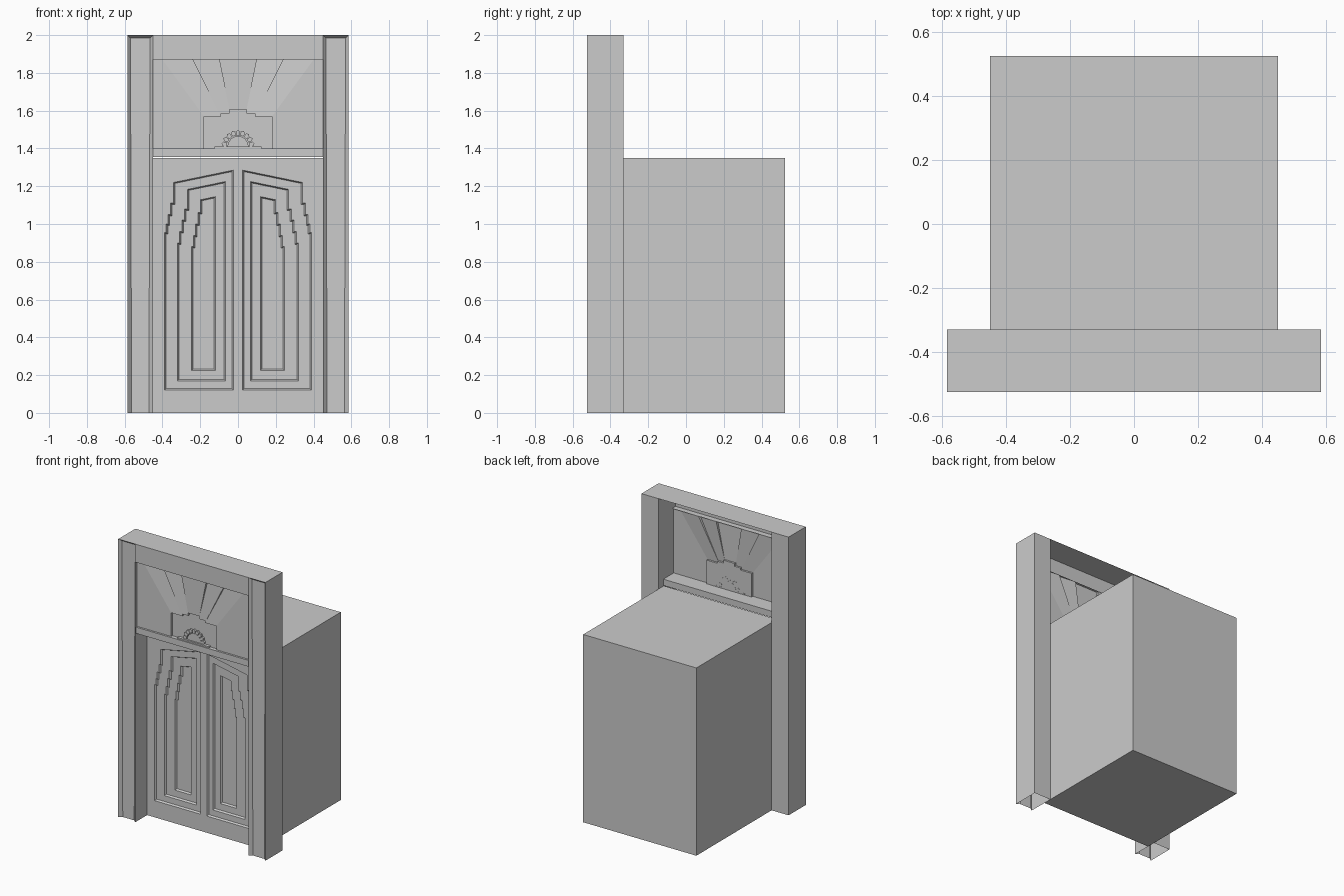
import bpy, bmesh, math
from mathutils import Vector

if "Cube" in bpy.data.objects:
    bpy.data.objects.remove(bpy.data.objects["Cube"])


def finish(name, bm, front_sheet=False):
    bmesh.ops.remove_doubles(bm, verts=bm.verts, dist=1e-5)
    bmesh.ops.recalc_face_normals(bm, faces=bm.faces)
    bm.normal_update()
    if front_sheet:
        if sum(f.normal.y * f.calc_area() for f in bm.faces) > 0:
            bmesh.ops.reverse_faces(bm, faces=bm.faces[:])
            bm.normal_update()
        for f in bm.faces:
            if f.normal.y > 0.3:
                f.normal_flip()
    me = bpy.data.meshes.new(name)
    bm.to_mesh(me)
    bm.free()
    ob = bpy.data.objects.new(name, me)
    bpy.context.collection.objects.link(ob)
    return ob


def face(bm, pts):
    return bm.faces.new([bm.verts.new(p) for p in pts])


def box(bm, lo, hi):
    ret = bmesh.ops.create_cube(bm, size=1)
    for v in ret["verts"]:
        v.co = Vector([lo[i] if v.co[i] < 0 else hi[i] for i in range(3)])
    return ret["verts"]


def at(loop, y):
    return [(x, y, z) for x, z in loop]


def walls(bm, a, b):
    for i in range(len(a)):
        j = (i + 1) % len(a)
        face(bm, [a[i], a[j], b[j], b[i]])


def ring_fill(bm, outer, inner):
    # flat area between an outline and a hole
    edges = []
    for loop in (outer, inner):
        vs = [bm.verts.new(p) for p in loop]
        edges += [bm.edges.new((vs[i - 1], vs[i])) for i in range(len(vs))]
    bmesh.ops.triangle_fill(bm, edges=edges, use_beauty=True)


def stepped(x0, x1, z0, ztop, step, z_steps):
    # arched panel outline with a staircase on its outer side
    xt = x1 - 3.5 * step
    pts = [(x0, z0), (x0, ztop), (xt, ztop - 0.206 * (xt - x0))]
    x = xt
    for z, k in zip(z_steps, (1, 1, 0.75, 0.75)):
        pts.append((x, z))
        x += k * step
        pts.append((x, z))
    pts.append((x1, z0))
    return pts


# cabin box
bm = bmesh.new()
box(bm, (-0.45, -0.33, 0), (0.45, 0.525, 1.35))
finish("cabin", bm)

for s, side in ((-1, "left"), (1, "right")):
    # hollow jamb, open at the bottom, with a sunk front panel
    bm = bmesh.new()
    xs = sorted((s * 0.45, s * 0.585))
    box(bm, (xs[0], -0.525, 0), (xs[1], -0.33, 2))
    bm.normal_update()
    bmesh.ops.delete(bm, geom=[f for f in bm.faces if f.normal.z < -0.9], context='FACES_ONLY')
    bm.normal_update()
    front = [f for f in bm.faces if f.calc_center_median().y < -0.52]
    bmesh.ops.inset_region(bm, faces=front, thickness=0.022)
    bmesh.ops.translate(bm, verts=front[0].verts[:], vec=(0, 0.02, 0))
    finish("jamb_" + side, bm)

    # door leaf with three nested stepped recesses
    bm = bmesh.new()
    y = -0.39
    leaf = [(0, 0), (0, 1.35), (s * 0.45, 1.35), (s * 0.45, 0)]
    walls(bm, at(leaf, y), at(leaf, -0.33))
    outline = at(leaf, y)
    specs = [(0.025, 0.39, 0.12, 1.285, 0.0135, (1.11, 1.05, 1.0, 0.955)),
             (0.065, 0.32, 0.17, 1.225, 0.015, (1.08, 1.02, 0.96, 0.90)),
             (0.118, 0.245, 0.225, 1.145, 0.013, (1.06, 1.0, 0.94, 0.88))]
    for x0, x1, z0, zt, st, zs in specs:
        g = 0.008
        a = [(s * x, z) for x, z in stepped(x0, x1, z0, zt, st, zs)]
        b = [(s * x, z) for x, z in stepped(x0 + g, x1 - g, z0 + g, zt - g, st, [q - g for q in zs])]
        ring_fill(bm, outline, at(a, y))
        walls(bm, at(a, y), at(b, y + 0.012))
        y += 0.012
        outline = at(b, y)
    face(bm, outline)
    finish("door_leaf_" + side, bm, True)

# header: top plate, front plate and short underside, open at the back
bm = bmesh.new()
prof = [(-0.33, 2), (-0.525, 2), (-0.525, 1.87), (-0.485, 1.87)]
for (ya, za), (yb, zb) in zip(prof, prof[1:]):
    face(bm, [(-0.45, ya, za), (0.45, ya, za), (0.45, yb, zb), (-0.45, yb, zb)])
finish("header", bm, True)

# ledge above the doors
bm = bmesh.new()
box(bm, (-0.45, -0.517, 1.355), (0.45, -0.385, 1.40))
finish("door_ledge", bm)

# transom sheet: flat sides, stepped sunk centre and sunburst above it
Y = -0.503
D = 0.018
bm = bmesh.new()
half = [(0.18, 1.40), (0.18, 1.57), (0.09, 1.57), (0.09, 1.585), (0.045, 1.585), (0.045, 1.605)]
centre = half + [(-x, z) for x, z in reversed(half)]
walls(bm, at(centre, Y), at(centre, Y + 0.014))
face(bm, at(centre, Y + 0.014))
for s in (-1, 1):
    face(bm, [(s * x, Y, z) for x, z in
              ((0.45, 1.4), (0.18, 1.4), (0.18, 1.57), (0.4, 1.87), (0.45, 1.87))])
    # tilted rays, each dropping behind the one nearer the middle
    face(bm, [(s * 0.18, Y, 1.57), (s * 0.09, Y, 1.57), (s * 0.24, Y + D, 1.87), (s * 0.4, Y, 1.87)])
    face(bm, [(s * 0.09, Y, 1.57), (s * 0.09, Y, 1.585), (s * 0.045, Y, 1.585),
              (s * 0.045, Y, 1.605), (s * 0.1, Y + D, 1.87), (s * 0.24, Y, 1.87)])
    for (x0, z0), x1 in (((0.09, 1.57), 0.24), ((0.045, 1.605), 0.1)):
        face(bm, [(s * x0, Y, z0), (s * x1, Y, 1.87), (s * x1, Y + D, 1.87)])
face(bm, at([(-0.045, 1.605), (0.045, 1.605), (0.1, 1.87), (-0.1, 1.87)], Y))
finish("transom", bm, True)

# fan ornament: base bar, half disc and petals
bm = bmesh.new()
box(bm, (-0.125, -0.51, 1.40), (0.125, -0.488, 1.41))


def prism(loop, y0, y1):
    face(bm, at(loop, y0))
    face(bm, at(loop, y1))
    walls(bm, at(loop, y0), at(loop, y1))


def polar(r, a):
    return (r * math.cos(a), 1.41 + r * math.sin(a))


prism([polar(0.055, math.pi * i / 16) for i in range(17)], -0.498, -0.488)
n = 9
for i in range(n):
    a0, a1 = math.pi * (i + 0.06) / n, math.pi * (i + 0.94) / n
    prism([polar(0.06, a0), polar(0.08, a0), polar(0.088, (a0 + a1) / 2),
           polar(0.08, a1), polar(0.06, a1)], -0.503, -0.488)
finish("fan_ornament", bm)
